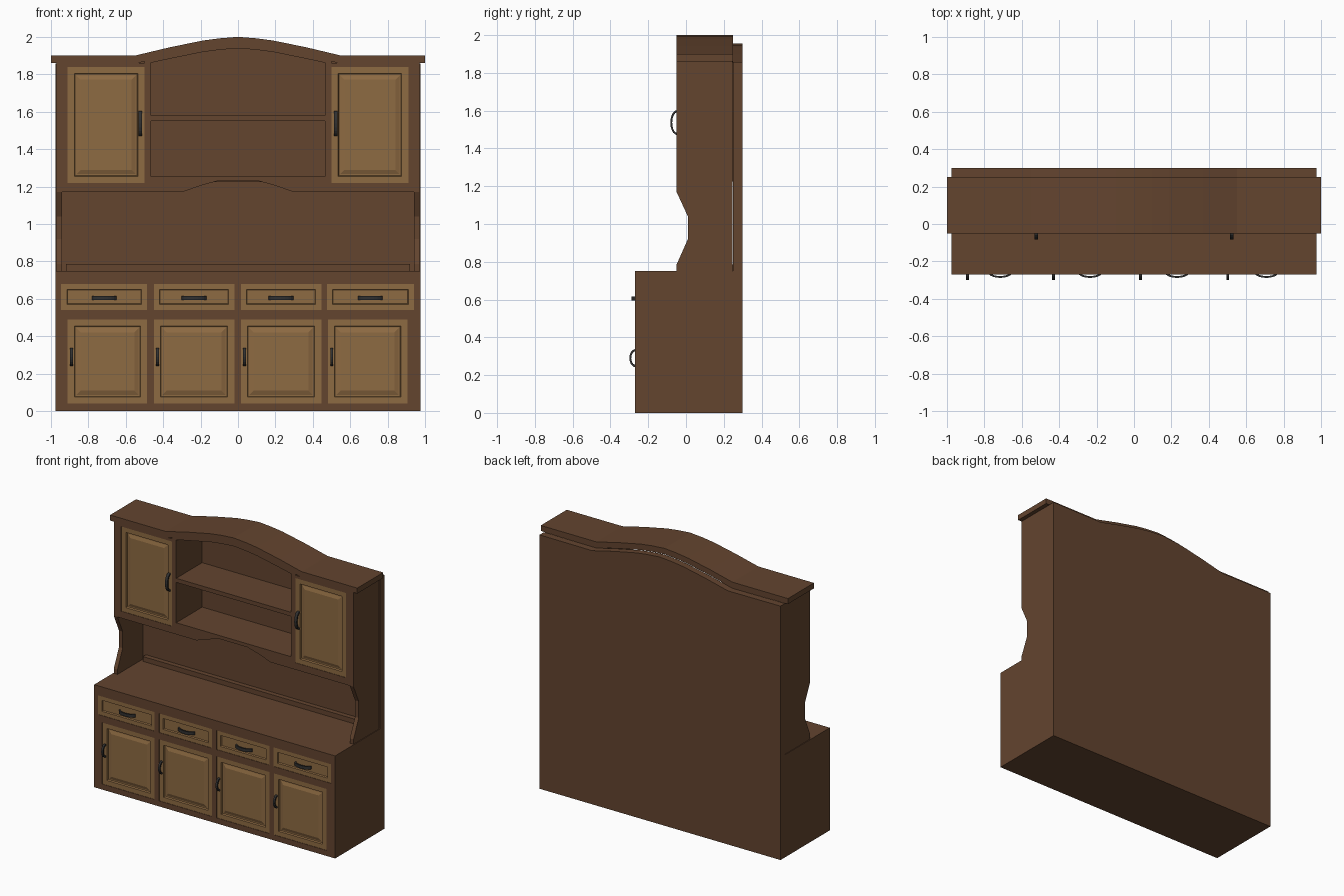
import bpy, bmesh, math

if "Cube" in bpy.data.objects:
    bpy.data.objects.remove(bpy.data.objects["Cube"])


def material(name, rgb):
    m = bpy.data.materials.new(name)
    m.diffuse_color = (*rgb, 1)
    m.use_nodes = True
    m.node_tree.nodes["Principled BSDF"].inputs["Base Color"].default_value = m.diffuse_color
    return m


WOOD = material("dark_wood", (0.125, 0.058, 0.028))
FRONT = material("light_wood", (0.27, 0.145, 0.055))
METAL = material("dark_metal", (0.03, 0.03, 0.03))


def finish(name, bm, mat):
    bmesh.ops.recalc_face_normals(bm, faces=bm.faces)
    me = bpy.data.meshes.new(name)
    bm.to_mesh(me)
    bm.free()
    me.materials.append(mat)
    ob = bpy.data.objects.new(name, me)
    bpy.context.collection.objects.link(ob)
    return ob


def prism(name, pts, axis, a, b, mat=WOOD):
    """Extrude a 2D outline from a to b along the given axis."""
    def place(p, t):
        return {"x": (t, *p), "y": (p[0], t, p[1]), "z": (*p, t)}[axis]
    bm = bmesh.new()
    va = [bm.verts.new(place(p, a)) for p in pts]
    vb = [bm.verts.new(place(p, b)) for p in pts]
    bm.faces.new(va)
    bm.faces.new(vb[::-1])
    n = len(pts)
    for i in range(n):
        j = (i + 1) % n
        bm.faces.new((va[i], vb[i], vb[j], va[j]))
    return finish(name, bm, mat)


def box(name, x0, x1, y0, y1, z0, z1):
    return prism(name, [(x0, z0), (x1, z0), (x1, z1), (x0, z1)], "y", y0, y1)


def panel(name, x0, x1, z0, z1, y, steps):
    """Door or drawer front: steps are (inset, depth) pairs on the front face."""
    bm = bmesh.new()
    v = [[bm.verts.new((x, yy, z)) for x, z in ((x0, z0), (x1, z0), (x1, z1), (x0, z1))]
         for yy in (y, y + 0.022)]
    bm.faces.new(v[1][::-1])
    for i in range(4):
        j = (i + 1) % 4
        bm.faces.new((v[0][i], v[1][i], v[1][j], v[0][j]))
    front = bm.faces.new(v[0])
    bmesh.ops.recalc_face_normals(bm, faces=bm.faces)
    for inset, depth in steps:
        bmesh.ops.inset_region(bm, faces=[front], thickness=inset, use_even_offset=True)
        for vert in front.verts:
            vert.co.y += depth
    return finish(name, bm, FRONT)


DOOR = [(0.035, 0), (0.004, 0.012), (0.008, 0), (0.022, -0.008)]
DRAWER = [(0.03, 0), (0.004, 0.01)]


def handle(name, cx, y, cz, half, depth, width, vertical):
    """Bowed pull handle, cut from an arc-shaped band."""
    n = 10
    arc = [math.pi * i / n for i in range(n + 1)]
    band = [(half * math.cos(t), y - depth * math.sin(t)) for t in arc]
    band += [((half - 0.012) * math.cos(t), y - (depth - 0.01) * math.sin(t))
             for t in reversed(arc)]
    if vertical:
        return prism(name, [(v, cz + u) for u, v in band], "x",
                     cx - width / 2, cx + width / 2, METAL)
    return prism(name, [(cx + u, v) for u, v in band], "z",
                 cz - width / 2, cz + width / 2, METAL)


def mirrored(half):
    """Complete a left half outline that ends on x = 0."""
    return half + [(-x, z) for x, z in reversed(half[:-1])]


# Base cabinet: carcass, face rails and stiles
W = 0.975
box("base_carcass", -W, W, -0.25, 0.25, 0, 0.75)
for name, z0, z1 in (("bottom", 0, 0.04), ("middle", 0.49, 0.54), ("top", 0.68, 0.75)):
    box("base_rail_" + name, -W, W, -0.27, -0.25, z0, z1)

doors = [(-0.91, -0.485), (-0.45, -0.02), (0.015, 0.445), (0.48, 0.905)]
drawers = [(-0.945, -0.485), (-0.45, -0.02), (0.015, 0.445), (0.475, 0.94)]
for label, row, z0, z1, steps in (("door", doors, 0.04, 0.49, DOOR),
                                  ("drawer", drawers, 0.54, 0.68, DRAWER)):
    edges = [-W] + [x for pair in row for x in pair] + [W]
    for a, b in zip(edges[::2], edges[1::2]):
        box(label + "_stile", a, b, -0.27, -0.25, z0, z1)
    for a, b in row:
        panel("base_" + label, a, b, z0, z1, -0.267, steps)
        if label == "door":
            handle("door_handle", a + 0.02, -0.267, 0.29, 0.048, 0.033, 0.014, True)
        else:
            handle("drawer_handle", (a + b) / 2, -0.257, 0.605, 0.066, 0.031, 0.022, False)

# Arched crown and back panel
arch = [(-0.55, 1.90), (-0.37, 1.943), (-0.19, 1.98), (-0.1, 1.992), (0, 2.0)]
top = mirrored([(-1, 1.90)] + arch)
under = mirrored([(-1, 1.86)] + [(x, z - 0.043) for x, z in arch])
prism("crown", top + under[::-1], "y", -0.05, 0.25)
back_top = mirrored([(-W, 1.857)] + [(x, z - 0.045) for x, z in arch])
prism("back_panel", [(-W, 0)] + back_top + [(W, 0)], "y", 0.25, 0.30)

# Hutch sides with a scooped front edge
side = [(0.245, 0.75), (-0.05, 0.75), (-0.05, 0.785), (0.01, 0.92), (0.01, 1.04),
        (-0.05, 1.17), (-0.05, 1.86), (0.245, 1.86)]
for s, name in ((-1, "left"), (1, "right")):
    prism("hutch_side_" + name, side, "x", s * 0.94, s * 0.97)
    # Upper cupboard with its face stiles, top rail, door and handle
    prism("cupboard_" + name, [(s * x, z) for x, z in (
        (0.465, 1.225), (0.94, 1.225), (0.94, 1.858), (0.55, 1.858), (0.465, 1.877))],
        "y", -0.03, 0.25)
    for a, b in ((0.465, 0.5), (0.91, 0.94)):
        box("cupboard_stile", s * a, s * b, -0.05, -0.03, 1.22, 1.86)
    box("cupboard_rail", s * 0.5, s * 0.91, -0.05, -0.03, 1.84, 1.86)
    x0, x1 = sorted((s * 0.5, s * 0.91))
    panel("cupboard_door_" + name, x0, x1, 1.22, 1.84, -0.047, DOOR)
    handle("cupboard_handle_" + name, s * 0.523, -0.047, 1.537, 0.066, 0.036, 0.02, True)

# Open shelves between the cupboards
box("lower_shelf", -0.465, 0.465, -0.03, 0.25, 1.225, 1.255)
box("upper_shelf", -0.465, 0.465, -0.05, 0.25, 1.55, 1.58)

# Arched valance under the crown
val = [(-0.5, 1.872), (-0.37, 1.90), (-0.19, 1.937), (-0.1, 1.949), (0, 1.957)]
prism("valance", mirrored(val) + mirrored([(x, z - 0.018) for x, z in val])[::-1],
      "y", -0.05, -0.03)

# Shaped apron under the hutch: side portions and raised centre
apron = mirrored([(-0.94, 1.17), (-0.3, 1.17), (-0.2, 1.205), (-0.11, 1.23), (0, 1.23)])
prism("apron", apron + [(0.94, 1.22), (0.465, 1.22), (0.465, 1.255),
                        (-0.465, 1.255), (-0.465, 1.22), (-0.94, 1.22)],
      "y", -0.05, -0.03)

# Backsplash lip on the worktop
box("worktop_lip", -0.92, 0.92, 0.215, 0.25, 0.75, 0.785)
